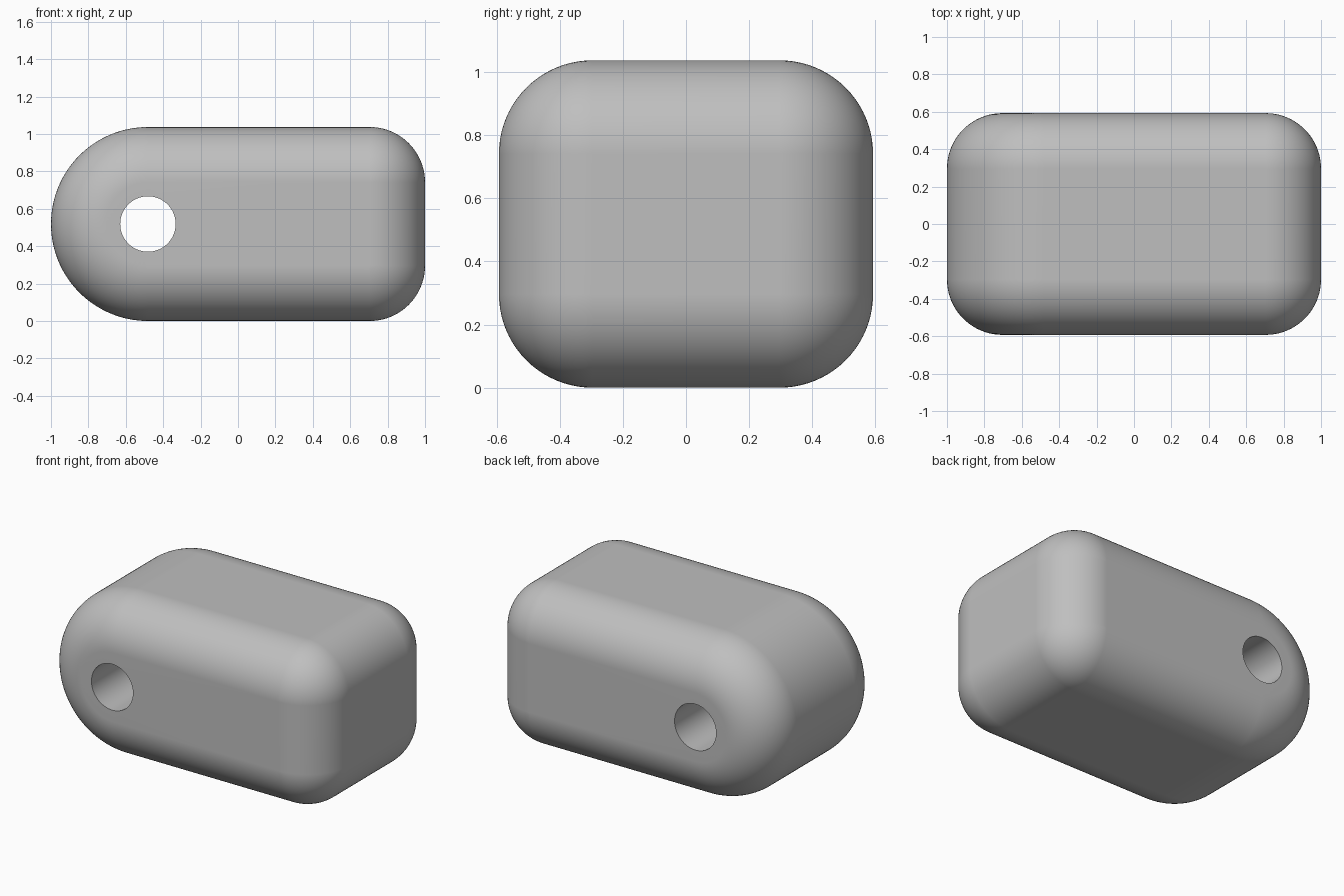
import bpy, bmesh
from math import sin, cos, pi

old = bpy.data.objects.get("Cube")
if old:
    bpy.data.objects.remove(old, do_unlink=True)

UNIT = 2 / 27
HALF_X, HEIGHT, HALF_Y = 1.0, 14 * UNIT, 8 * UNIT
NOSE = HEIGHT / 2            # radius of the rounded end
FILLET = 4 * UNIT            # radius of all other edges
HOLE = 2 * UNIT
NOSE_X = -HALF_X + NOSE
STEPS = 20


def arc(cx, cz, radius, start, end, steps):
    return [(cx + radius * cos(start + (end - start) * i / steps),
             cz + radius * sin(start + (end - start) * i / steps))
            for i in range(steps + 1)]


def outline(inset):
    """Side profile, offset inwards."""
    r, cx = FILLET - inset, HALF_X - FILLET
    return (arc(cx, FILLET, r, -pi / 2, 0, STEPS)
            + arc(cx, HEIGHT - FILLET, r, 0, pi / 2, STEPS)
            + arc(NOSE_X, NOSE, NOSE - inset, pi / 2, 3 * pi / 2, STEPS * 3))


def add_ring(bm, points, y):
    return [bm.verts.new((x, y, z)) for x, z in points]


def bridge(bm, a, b):
    n = len(a)
    return [bm.faces.new((a[i], a[(i + 1) % n], b[(i + 1) % n], b[i])) for i in range(n)]


bm = bmesh.new()

# Rounded shell, from back to front
angles = [pi / 2 * i / STEPS for i in range(STEPS + 1)]
sections = [(FILLET * (1 - cos(a)), HALF_Y - FILLET + FILLET * sin(a)) for a in angles]
sections = [(d, -y) for d, y in reversed(sections)] + sections
rings = [add_ring(bm, outline(d), y) for d, y in sections]
for a, b in zip(rings, rings[1:]):
    bridge(bm, a, b)
bmesh.ops.remove_doubles(bm, verts=bm.verts[:], dist=1e-5)
bmesh.ops.dissolve_degenerate(bm, edges=bm.edges[:], dist=1e-6)

# Through hole
circle = arc(NOSE_X, NOSE, HOLE, 0, 2 * pi, 64)[:-1]
hole_rings = [add_ring(bm, circle, y) for y in (-HALF_Y, HALF_Y)]
bridge(bm, *hole_rings)
for ring in hole_rings:
    for i, v in enumerate(ring):
        bm.edges.get((v, ring[i - 1])).smooth = False

# Flat sides around the hole
for side in (-1, 1):
    rim = [e for e in bm.edges if e.is_boundary and e.verts[0].co.y * side > 0]
    bmesh.ops.triangle_fill(bm, use_beauty=True, use_dissolve=False, edges=rim)

bmesh.ops.recalc_face_normals(bm, faces=bm.faces[:])
for f in bm.faces:
    f.smooth = True

mesh = bpy.data.meshes.new("rounded_block")
bm.to_mesh(mesh)
bm.free()
block = bpy.data.objects.new("rounded_block", mesh)
bpy.context.collection.objects.link(block)

# Keep the flat faces evenly shaded
weighted = block.modifiers.new("even_normals", 'WEIGHTED_NORMAL')
weighted.keep_sharp = True

# Plain grey
grey = bpy.data.materials.new("plain_grey")
grey.use_nodes = True
colour = (0.52, 0.52, 0.52, 1)
grey.diffuse_color = colour
grey.node_tree.nodes["Principled BSDF"].inputs["Base Color"].default_value = colour
mesh.materials.append(grey)
